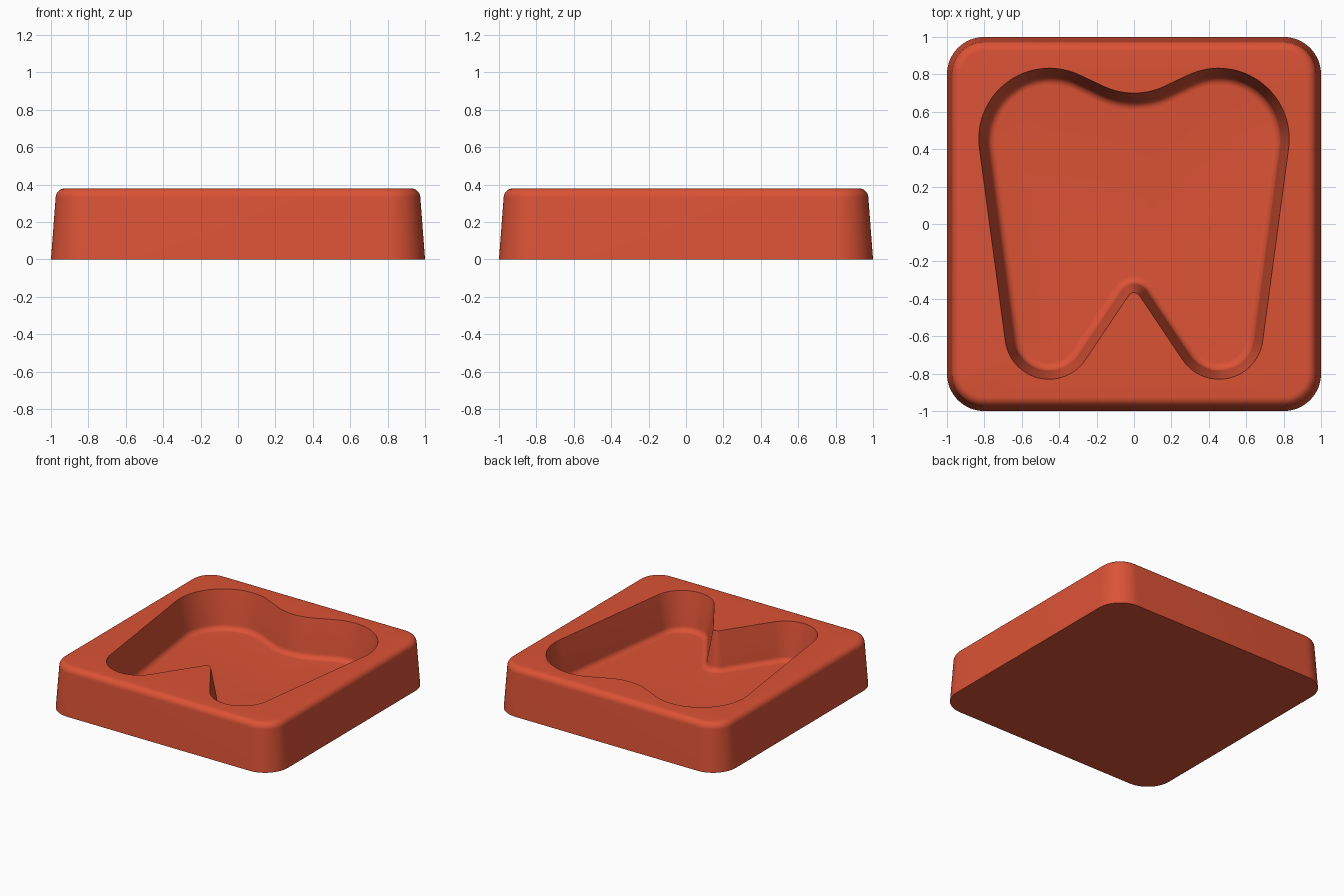
import bpy
import bmesh
from math import sin, cos, radians

cube = bpy.data.objects.get("Cube")
if cube:
    bpy.data.objects.remove(cube, do_unlink=True)

HEIGHT, FLOOR, COVE, DRAFT = 0.38, 0.08, 0.045, 0.045


def arc(cx, cy, r, start, end, steps):
    angles = [radians(start + (end - start) * i / steps) for i in range(steps + 1)]
    return [(cx + r * cos(a), cy + r * sin(a)) for a in angles]


def block_outline(d):
    """Rounded square, moved inward by d."""
    pts = []
    for i, (sx, sy) in enumerate([(1, 1), (-1, 1), (-1, -1), (1, -1)]):
        pts += arc(sx * 0.8, sy * 0.8, 0.2 - d, i * 90, i * 90 + 90, 16)
    return pts


def tooth_outline(d):
    """Tooth shape from tangent arcs, moved inward by d."""
    crown, root, dip, tip = 0.378 - d, 0.235 - d, 0.38 + d, 0.035 + d
    return (arc(0.452, 0.455, crown, -7.7, 114, 32)
            + arc(0, 1.08, dip, 294, 246, 16)
            + arc(-0.452, 0.455, crown, 66, 187.7, 32)
            + arc(-0.455, -0.595, root, 187.7, 324.7, 28)
            + arc(0, -0.402, tip, 144.7, 35.3, 20)
            + arc(0.455, -0.595, root, 215.3, 352.3, 28))


def loft(bm, outline, profile):
    """Skin the outline through (inset, height) steps; return the rings."""
    rings = [[bm.verts.new((x, y, z)) for x, y in outline(d)] for d, z in profile]
    for a, b in zip(rings, rings[1:]):
        for i in range(len(a)):
            j = (i + 1) % len(a)
            bm.faces.new((a[i], a[j], b[j], b[i]))
    return rings


def fill(bm, *rings):
    edges = [bm.edges.get((r[i - 1], r[i])) for r in rings for i in range(len(r))]
    bmesh.ops.triangle_fill(bm, use_beauty=True, use_dissolve=False, edges=edges)


def fillet(inset, z, r, steps=8):
    """Quarter round from height z, curving inward; negative steps go down."""
    up = 1 if steps > 0 else -1
    steps = abs(steps)
    return [(inset + r * (1 - cos(radians(90 * i / steps))),
             z + up * r * sin(radians(90 * i / steps))) for i in range(steps + 1)]


bm = bmesh.new()

# Drafted block with a rounded top rim
outer = loft(bm, block_outline, [(0, 0)] + fillet(0.025, HEIGHT - 0.05, 0.05))

# Recess with drafted walls and a rounded floor edge
inner = loft(bm, tooth_outline,
             [(0, HEIGHT)] + fillet(DRAFT, FLOOR + COVE, COVE, -8))

# Underside, top rim and recess floor
bm.faces.new(list(reversed(outer[0])))
fill(bm, outer[-1], inner[0])
fill(bm, inner[-1])
bmesh.ops.recalc_face_normals(bm, faces=bm.faces)

mesh = bpy.data.meshes.new("tooth_mould")
bm.to_mesh(mesh)
bm.free()
mould = bpy.data.objects.new("tooth_mould", mesh)
bpy.context.collection.objects.link(mould)

# Terracotta red
color = (0.71, 0.085, 0.036, 1)
mat = bpy.data.materials.new("terracotta_red")
mat.use_nodes = True
mat.diffuse_color = color
mat.node_tree.nodes["Principled BSDF"].inputs["Base Color"].default_value = color
mesh.materials.append(mat)

bpy.ops.object.select_all(action="DESELECT")
mould.select_set(True)
bpy.context.view_layer.objects.active = mould
bpy.ops.object.shade_smooth_by_angle(angle=radians(30))
